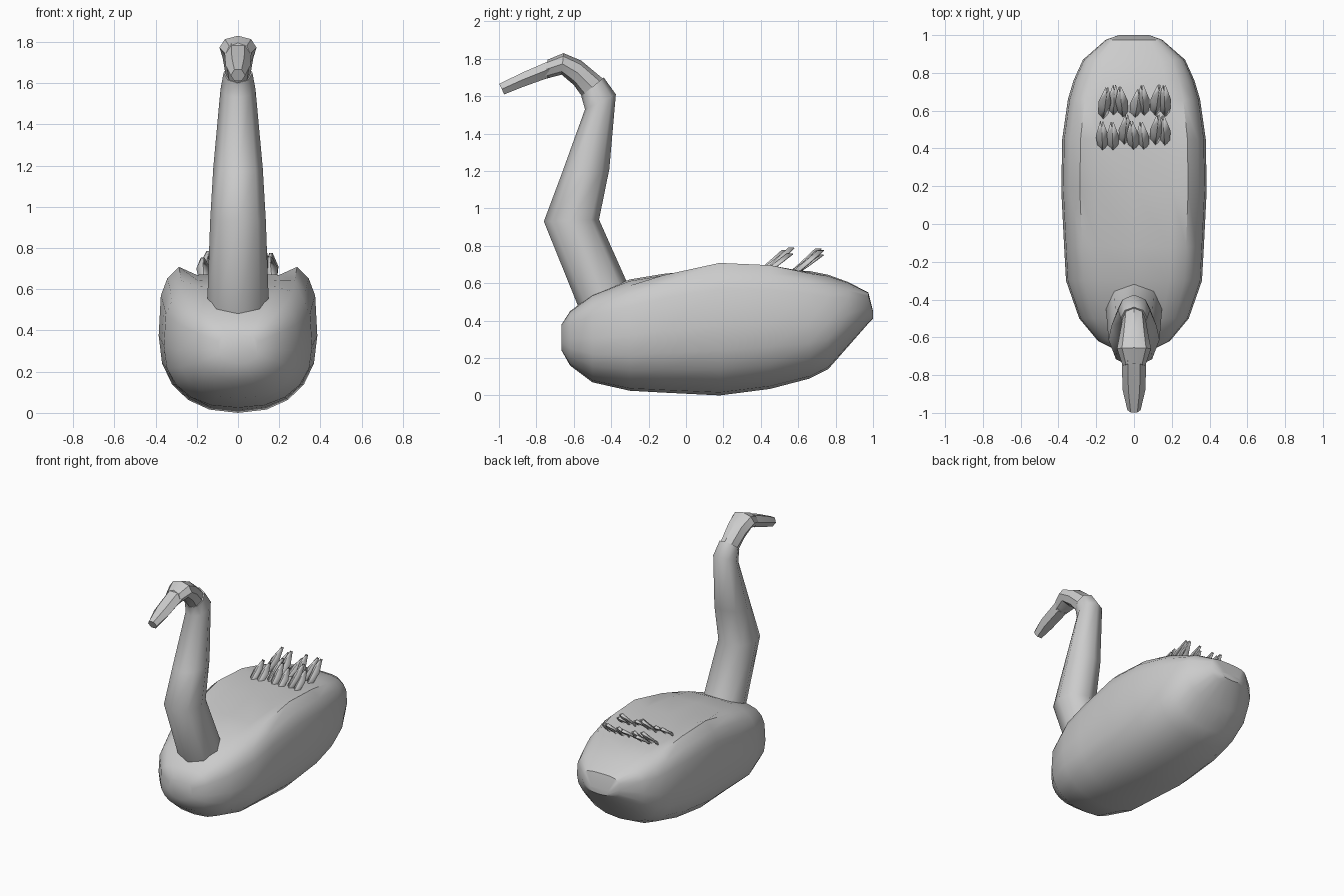
import bpy, bmesh, math, random
from mathutils import Vector

if "Cube" in bpy.data.objects:
    bpy.data.objects.remove(bpy.data.objects["Cube"])

random.seed(4)


def loft(name, rings, angle=35):
    """Skin a list of equal-length point rings and cap both ends."""
    bm = bmesh.new()
    loops = [[bm.verts.new(p) for p in r] for r in rings]
    n = len(rings[0])
    for a, b in zip(loops, loops[1:]):
        for i in range(n):
            bm.faces.new((a[i], a[(i + 1) % n], b[(i + 1) % n], b[i]))
    bm.faces.new(loops[0])
    bm.faces.new(loops[-1])
    bmesh.ops.recalc_face_normals(bm, faces=bm.faces)
    return finish(name, bm, angle)


def finish(name, bm, angle):
    me = bpy.data.meshes.new(name)
    bm.to_mesh(me)
    bm.free()
    ob = bpy.data.objects.new(name, me)
    bpy.context.collection.objects.link(ob)
    bpy.ops.object.select_all(action='DESELECT')
    ob.select_set(True)
    bpy.context.view_layer.objects.active = ob
    bpy.ops.object.shade_smooth_by_angle(angle=math.radians(angle))
    return ob


def body_ring(y, zb, zt, w, dip, n=20):
    """Round belly, squarer top with a hollow between the folded wings."""
    zc, h = (zb + zt) / 2, (zt - zb) / 2
    pts = []
    for i in range(n):
        a = 2 * math.pi * i / n
        c, s = math.cos(a), math.sin(a)
        e = 2 / (3.6 if s > 0 else 2.3)
        u = math.copysign(abs(c) ** e, c)
        v = math.copysign(abs(s) ** e, s)
        z = zc + v * h
        if s > 0 and abs(u) < 0.65:
            z -= dip
        pts.append((u * w, y, z))
    return pts


def tube_ring(lo, hi, w, n=8):
    """Oval ring spanning two (y, z) profile points with half-width w."""
    lo, hi = Vector((0, *lo)), Vector((0, *hi))
    mid, half = (lo + hi) / 2, (hi - lo) / 2
    return [mid + half * math.sin(t) + Vector((w * math.cos(t), 0, 0))
            for t in (2 * math.pi * i / n for i in range(n))]


# body: y, bottom z, top z, half-width, hollow depth
body = [(-0.665, 0.24, 0.38, 0.10, 0), (-0.62, 0.16, 0.45, 0.19, 0),
        (-0.50, 0.07, 0.54, 0.29, 0), (-0.30, 0.025, 0.62, 0.36, 0),
        (-0.12, 0.015, 0.68, 0.37, 0.03), (0.18, 0.0, 0.75, 0.385, 0.07),
        (0.45, 0.035, 0.735, 0.38, 0.06), (0.66, 0.09, 0.685, 0.35, 0.02),
        (0.76, 0.14, 0.645, 0.32, 0.0), (0.87, 0.265, 0.605, 0.27, 0),
        (0.975, 0.385, 0.55, 0.15, 0), (1.0, 0.41, 0.45, 0.08, 0)]
loft("body", [body_ring(*s) for s in body])

# neck: front point, back point, half-width
neck = [((-0.57, 0.46), (-0.30, 0.57), 0.15), ((-0.76, 0.93), (-0.465, 0.94), 0.135),
        ((-0.67, 1.17), (-0.41, 1.21), 0.12), ((-0.54, 1.53), (-0.375, 1.61), 0.085),
        ((-0.56, 1.60), (-0.44, 1.70), 0.07)]
loft("neck", [tube_ring(*s) for s in neck], 50)

# head
head = [((-0.55, 1.59), (-0.44, 1.69), 0.06), ((-0.60, 1.66), (-0.56, 1.79), 0.075),
        ((-0.665, 1.715), (-0.655, 1.83), 0.09), ((-0.76, 1.69), (-0.74, 1.795), 0.06)]
loft("head", [tube_ring(*s) for s in head])

# beak
beak = [((-0.74, 1.69), (-0.72, 1.80), 0.065), ((-0.88, 1.64), (-0.88, 1.73), 0.06),
        ((-0.97, 1.605), (-1.0, 1.67), 0.035)]
loft("beak", [tube_ring(*s, n=6) for s in beak])

# upright curled feathers on the back: bent folded blades
bm = bmesh.new()
for row, y0 in enumerate((0.39, 0.55)):
    for col in range(7):
        x = -0.165 + 0.055 * col
        y = y0 + random.uniform(-0.03, 0.02)
        tip = random.uniform(0.75, 0.80)
        w, lean = 0.034, random.uniform(-0.03, 0.03)
        zb = 0.645
        prof = [(y, zb, 0.7), (y + 0.08, zb + (tip - zb) * 0.5, 1.0),
                (y + 0.155, tip, 0.25)]
        strip = []
        for k, (py, pz, f) in enumerate(prof):
            px = x + lean * k / 2
            strip.append([bm.verts.new((px - w * f, py + 0.015, pz)),
                          bm.verts.new((px, py - 0.015, pz)),
                          bm.verts.new((px + w * f, py + 0.015, pz))])
        for a, b in zip(strip, strip[1:]):
            for i in range(2):
                bm.faces.new((a[i], a[i + 1], b[i + 1], b[i]))
feathers = finish("back_feathers", bm, 20)
thick = feathers.modifiers.new("thickness", 'SOLIDIFY')
thick.thickness = 0.008
